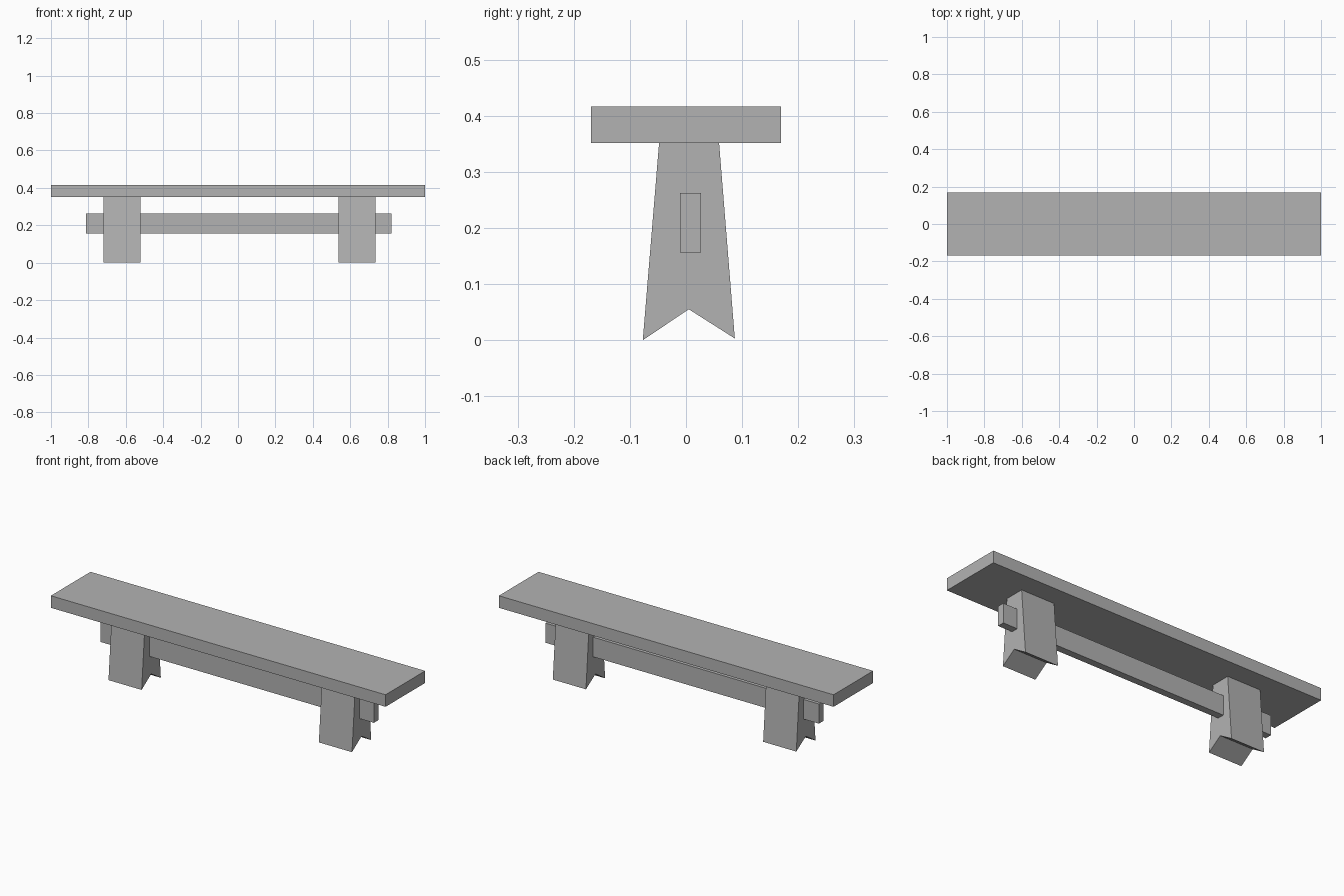
import bpy
import bmesh

if "Cube" in bpy.data.objects:
    bpy.data.objects.remove(bpy.data.objects["Cube"])

grey = bpy.data.materials.new("plain grey")
grey.diffuse_color = (0.45, 0.45, 0.45, 1)
grey.use_nodes = True
grey.node_tree.nodes["Principled BSDF"].inputs["Base Color"].default_value = grey.diffuse_color


def extrude_x(name, profile, x0, x1):
    """Sweep a flat (y, z) profile along x from x0 to x1."""
    bm = bmesh.new()
    face = bm.faces.new([bm.verts.new((x0, y, z)) for y, z in profile])
    out = bmesh.ops.extrude_face_region(bm, geom=[face])
    moved = [g for g in out["geom"] if isinstance(g, bmesh.types.BMVert)]
    bmesh.ops.translate(bm, verts=moved, vec=(x1 - x0, 0, 0))
    bmesh.ops.recalc_face_normals(bm, faces=bm.faces)
    mesh = bpy.data.meshes.new(name)
    bm.to_mesh(mesh)
    bm.free()
    mesh.materials.append(grey)
    obj = bpy.data.objects.new(name, mesh)
    bpy.context.collection.objects.link(obj)
    return obj


def rect(y0, y1, z0, z1):
    return [(y0, z0), (y1, z0), (y1, z1), (y0, z1)]


# Seat plank
extrude_x("seat", rect(-0.169, 0.169, 0.351, 0.416), -1.0, 1.0)

# Tapered legs with a notched foot
leg_profile = [(-0.077, 0.0), (0.005, 0.055), (0.087, 0.003),
               (0.059, 0.351), (-0.048, 0.351)]
for side, x0, x1 in (("left", -0.72, -0.522), ("right", 0.537, 0.735)):
    extrude_x(side + "_leg", leg_profile, x0, x1)

# Stretcher running through both legs
extrude_x("stretcher", rect(-0.011, 0.027, 0.156, 0.262), -0.813, 0.82)
